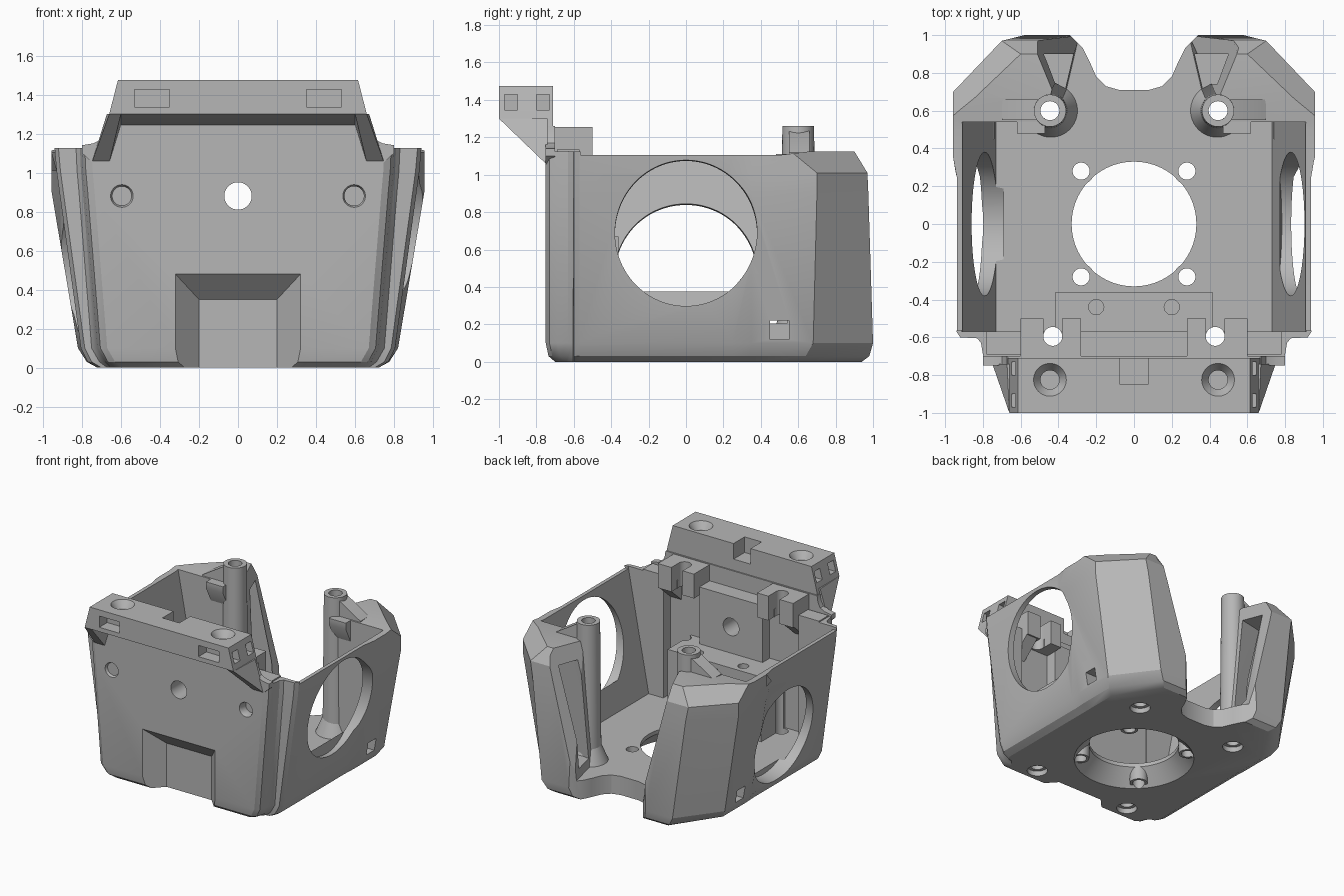
import bpy, bmesh, math
from mathutils import Matrix, Vector

if "Cube" in bpy.data.objects:
    bpy.data.objects.remove(bpy.data.objects["Cube"])

grey = bpy.data.materials.new("plain grey")
grey.use_nodes = True
COLOUR = (0.47, 0.47, 0.47, 1)
grey.diffuse_color = COLOUR
grey.node_tree.nodes["Principled BSDF"].inputs["Base Color"].default_value = COLOUR


def make(name, bm):
    bmesh.ops.recalc_face_normals(bm, faces=bm.faces)
    mesh = bpy.data.meshes.new(name)
    bm.to_mesh(mesh)
    bm.free()
    mesh.materials.append(grey)
    ob = bpy.data.objects.new(name, mesh)
    bpy.context.collection.objects.link(ob)
    return ob


def hull(name, pts, mirror=False):
    """Convex solid; mirror adds the points reflected across x."""
    bm = bmesh.new()
    allpts = list(pts) + ([(-x, y, z) for x, y, z in pts] if mirror else [])
    for p in allpts:
        bm.verts.new(p)
    res = bmesh.ops.convex_hull(bm, input=bm.verts)
    loose = {g for g in res["geom_interior"] if isinstance(g, bmesh.types.BMVert)}
    bmesh.ops.delete(bm, geom=list(loose), context='VERTS')
    bmesh.ops.dissolve_limit(bm, angle_limit=0.01, verts=bm.verts, edges=bm.edges)
    return make(name, bm)


def box(name, x0, x1, y0, y1, z0, z1):
    return hull(name, [(x, y, z) for x in (x0, x1) for y in (y0, y1) for z in (z0, z1)])


def loft(name, rings):
    """Skin between rings of equal point count and cap both ends."""
    bm = bmesh.new()
    loops = [[bm.verts.new(p) for p in ring] for ring in rings]
    n = len(loops[0])
    for a, b in zip(loops, loops[1:]):
        for i in range(n):
            j = (i + 1) % n
            bm.faces.new((a[i], a[j], b[j], b[i]))
    bm.faces.new(loops[0][::-1])
    bm.faces.new(loops[-1])
    return make(name, bm)


def cone(name, loc, r0, r1, depth, axis='Z', seg=48):
    """Cone or cylinder starting at loc and running along an axis."""
    rot = {'Z': Matrix(), 'X': Matrix.Rotation(math.pi / 2, 4, 'Y'),
           'Y': Matrix.Rotation(-math.pi / 2, 4, 'X')}[axis]
    bm = bmesh.new()
    m = Matrix.Translation(Vector(loc)) @ rot @ Matrix.Translation((0, 0, depth / 2))
    bmesh.ops.create_cone(bm, cap_ends=True, segments=seg, radius1=r0, radius2=r1,
                          depth=depth, matrix=m)
    return make(name, bm)


def cut(ob, *cutters):
    for c in cutters:
        mod = ob.modifiers.new("cut", 'BOOLEAN')
        mod.operation, mod.solver, mod.object = 'DIFFERENCE', 'EXACT', c
        c.hide_render = True
        bpy.context.view_layer.update()
        dg = bpy.context.evaluated_depsgraph_get()
        mesh = bpy.data.meshes.new_from_object(ob.evaluated_get(dg))
        ob.modifiers.clear()
        ob.data = mesh
        bpy.data.objects.remove(c)
    return ob


# Housing outer shell, flared upward, with bulging rear corners
def outline(z, front, side, bulge, back, yf, yb, yd):
    half = [(front, yf), (front + .035, yf + .02), (front + .05, yf + .06),
            (front + .06, -.63), (front + .08, -.605), (side - .02, -.6),
            (side, -.57), (side, .25), (bulge, .35), (bulge, yd), (back, yb)]
    return [(x, y, z) for x, y in half] + [(-x, y, z) for x, y in reversed(half)]


body = loft("housing", [
    outline(0, .59, .72, .72, .50, -.70, .94, .60),
    outline(.03, .63, .77, .775, .54, -.735, .98, .64),
    outline(.10, .67, .805, .82, .58, -.75, 1.0, .68),
    outline(.90, .735, .915, .955, .68, -.75, .975, .70),
    outline(1.01, .745, .93, .957, .70, -.75, .97, .70),
    outline(1.125, .75, .94, .957, .60, -.75, .90, .56)])


def rect_ring(z, x, y0, y1):
    return [(x, y0, z), (x, y1, z), (-x, y1, z), (-x, y0, z)]


def gap_ring(z, near, far):
    half = [(near, .4), (near, .66), (far, 1.0), (far, 1.3)]
    return [(x, y, z) for x, y in half] + [(-x, y, z) for x, y in reversed(half)]


# Main cavity, rear opening and U-shaped floor notch
cut(body, loft("cavity", [rect_ring(.15, .73, -.57, .54), rect_ring(1.3, .945, -.57, .54)]),
    loft("rear_gap", [gap_ring(.15, .37, .29), gap_ring(1.3, .46, .60)]),
    hull("rim_cut", [(1.1, y, z) for y, z in ((-.565, 1.105), (-.565, 1.3),
                     (.5, 1.105), (.75, 1.135), (.75, 1.3))], True))
u = [(.08, .71), (.15, .73), (.20, .78), (.235, .86), (.27, .93), (.34, 1.0), (.36, 1.2)]
u_ring = u + [(-x, y) for x, y in reversed(u)]
cut(body, loft("notch", [[(x, y, z) for x, y in u_ring] for z in (-.1, 1.3)]))

# Side windows share one axis, square to the left wall
for start in (.74, -1.3):
    window = cone("window", (start, 0, 0), .38, .38, .56, 'X', 96)
    window.location.z = .573
    window.rotation_euler.y = -math.atan(.13)
    cut(body, window)

# Latch sockets, hollow rear corners and pockets in the front wall
for s in (1, -1):
    cut(body, box("socket", s * .74, s * 1.1, .45, .55, .12, .22))

    def corner(z, bulge, back, inner):
        return [(s * x, y, z) for x, y in ((inner, .75), (inner + .15, .72), (bulge - .06, .64),
                (bulge - .06, .66), (back - .03, .9), (inner, .9))]
    cut(body, loft("corner_hollow", [corner(.22, .83, .58, .2), corner(1.0, .95, .69, .4)]))
    cut(body, box("front_pocket", s * .28, s * .60, -.66, -.5, .15, 1.06))

# Floor fan opening with flared underside
cut(body, cone("flare", (0, 0, -.01), .45, .33, .13, seg=96),
    cone("fan_hole", (0, 0, -.1), .33, .33, .4, seg=96))


# Front wall holes and sloped lower recess
def recess():
    return hull("recess", [(x, y, z) for x, y, z in ((.33, -.76, .49), (.33, -.76, -.05),
                (.2, -.62, .35), (.2, -.62, -.05))], True)


cut(body, cone("wire_hole", (0, -1, .88), .07, .07, .6, 'Y'), recess())
for s in (1, -1):
    cut(body, cone("screw_hole", (s * .595, -.8, .88), .05, .05, .12, 'Y'),
        cone("screw_lead", (s * .595, -.76, .88), .062, .05, .03, 'Y'))

# Floor holes, bosses and long bolt bores
for sx in (1, -1):
    for sy in (1, -1):
        cut(body, cone("floor_hole", (sx * .28, sy * .28, -.1), .045, .045, .4))
        boss = cone("floor_boss", (sx * .28, sy * .28, .02), .065, .07, .128)
        cut(boss, cone("boss_hole", (sx * .28, sy * .28, -.1), .045, .045, .4))
    for x, y in ((.445, .6), (.43, -.595)):
        cut(body, cone("bolt_bore", (sx * x, y, -.1), .05, .05, 1.6),
            cone("bolt_sink", (sx * x, y, -.02), .075, .075, .06))

# Ledge behind the front recess
ledge = box("recess_ledge", -.415, .415, -.67, -.36, .14, .67)
cut(ledge, recess())
for s in (1, -1):
    cut(ledge, cone("ledge_hole", (s * .2, -.44, .5), .04, .04, .3),
        cone("ledge_bore", (s * .43, -.595, .1), .05, .05, .7))

# Rear screw posts with flared feet and webs
for s, side in ((1, "left"), (-1, "right")):
    post = cone(side + "_post", (s * .445, .6, .12), .095, .085, 1.14)
    foot = cone(side + "_post_foot", (s * .44, .6, .14), .145, .085, .14)
    web = hull(side + "_post_web", [(s * x, y, z) for y in (.55, .66) for x, z in
               ((.45, .14), (.45, 1.25), (.52, 1.23), (.58, 1.15), (.7, 1.12), (.7, .14))])
    hull(side + "_post_stop", [(s * x, y, z) for x in (.47, .62) for y, z in
                               ((.56, 1.11), (.48, 1.11), (.48, 1.06), (.56, .9))])
    for part in (post, foot, web):
        cut(part, cone("bore", (s * .445, .6, -.1), .05, .05, 1.6))

# Front mounting visor
visor = hull("visor", [(.615, -1, 1.475), (.615, -.71, 1.475), (.66, -1, 1.3),
                       (.66, -.71, 1.3), (.67, -.75, 1.245), (.67, -.71, 1.245)], True)
cut(visor, box("cable_notch", -.075, .075, -.85, -.6, 1.35, 1.6))
for s in (1, -1):
    cut(visor, box("nut_slot", s * .35, s * .53, -1.1, -.90, 1.335, 1.425),
        cone("visor_bore", (s * .445, -.825, 1.34), .05, .05, .5),
        cone("visor_sink", (s * .445, -.825, 1.42), .05, .09, .06))
    for y in (-.97, -.8):
        cut(visor, box("side_slot", s * .58, s * .8, y, y + .07, 1.345, 1.43))

# Neck joining visor to wall, with curved shoulders
neck = [(.672, 1.26), (.68, 1.21), (.70, 1.17), (.74, 1.15), (.80, 1.14), (.80, 1.1), (.745, 1.05)]
loft("visor_neck", [[(x, y, z) for x, z in neck] + [(-x, y, z) for x, z in reversed(neck)]
                    for y in (-.75, -.70)])

# Visor gussets and clip brackets
for s, side in ((1, "left"), (-1, "right")):
    hull(side + "_gusset", [(s * x, y, z) for x, y, z in (
        (.60, -1, 1.3), (.66, -1, 1.3), (.60, -.74, 1.3), (.672, -.74, 1.3),
        (.66, -.74, 1.05), (.75, -.74, 1.05), (.60, -.74, 1.245))])
    clip = box(side + "_clip_bracket", s * .28, s * .60, -.70, -.50, 1.06, 1.255)
    cut(clip, cone("clip_hole", (s * .43, -.595, .9), .05, .05, .5),
        box("clip_slot", s * .38, s * .48, -.595, -.4, 1.0, 1.3))
    hull(side + "_clip_brace", [(s * x, y, z) for x in (.5, .6) for y, z in
         ((-.66, 1.07), (-.5, 1.07), (-.66, .93))])
    box(side + "_corner_rib", s * .60, s * .78, -.69, -.57, 1.0, 1.135)

# Smooth curved faces, keep hard edges
bpy.ops.object.select_all(action='DESELECT')
for ob in bpy.context.collection.objects:
    if ob.type == 'MESH':
        ob.select_set(True)
        bpy.context.view_layer.objects.active = ob
bpy.ops.object.shade_smooth_by_angle(angle=math.radians(28))
